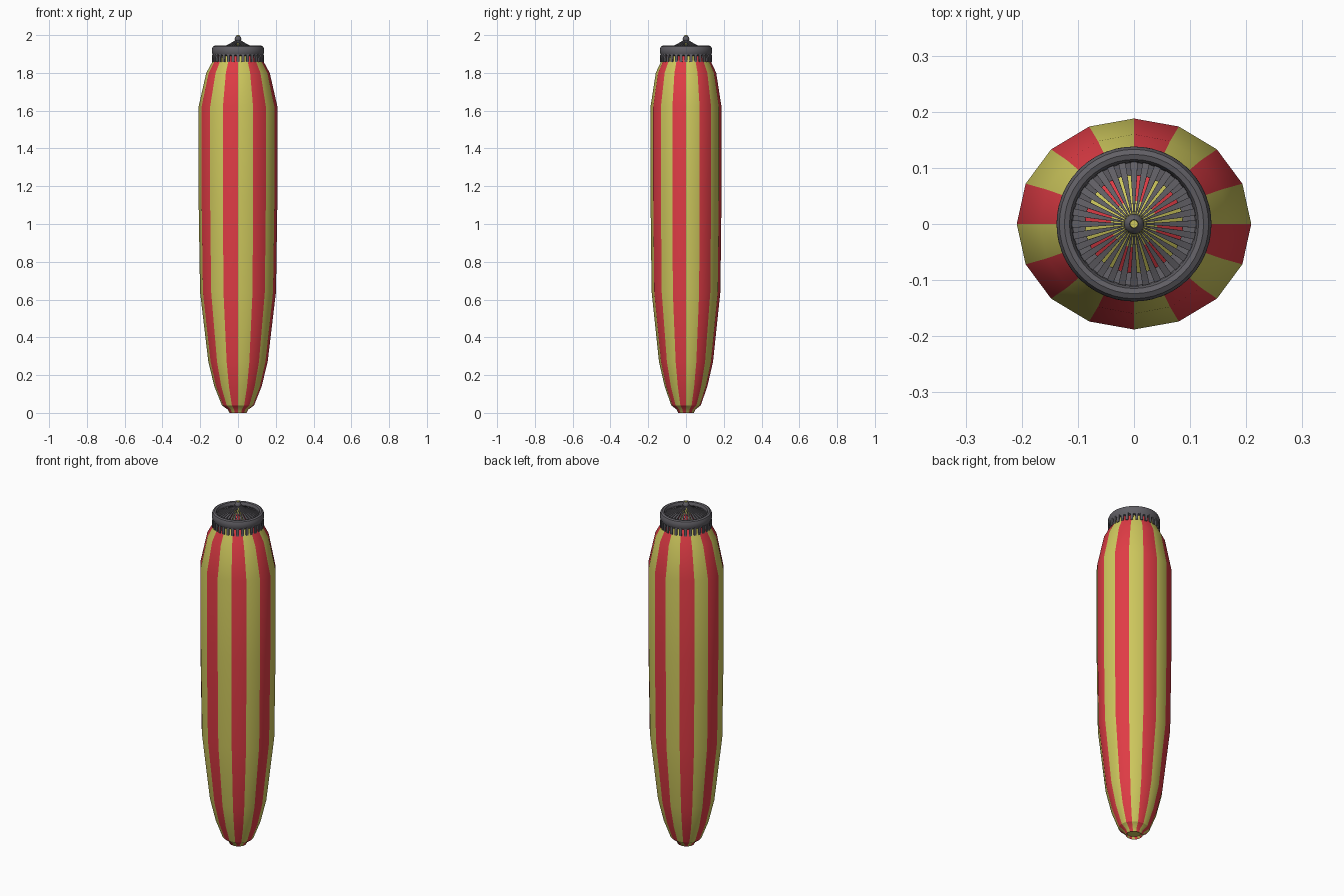
import bpy, bmesh
from math import sin, cos, pi

if "Cube" in bpy.data.objects:
    bpy.data.objects.remove(bpy.data.objects["Cube"])

SIDES = 16
STRAPS = 32


def material(name, color):
    m = bpy.data.materials.new(name)
    m.diffuse_color = color
    m.use_nodes = True
    m.node_tree.nodes["Principled BSDF"].inputs["Base Color"].default_value = m.diffuse_color
    return m


RED = material("red_cloth", (0.74, 0.045, 0.06, 1))
YELLOW = material("yellow_cloth", (0.62, 0.58, 0.11, 1))
GREY = material("dark_grey", (0.12, 0.115, 0.13, 1))


def finish(bm, name, mats, angle):
    bmesh.ops.recalc_face_normals(bm, faces=bm.faces)
    me = bpy.data.meshes.new(name)
    bm.to_mesh(me)
    bm.free()
    for m in mats:
        me.materials.append(m)
    ob = bpy.data.objects.new(name, me)
    bpy.context.collection.objects.link(ob)
    bpy.ops.object.select_all(action='DESELECT')
    ob.select_set(True)
    bpy.context.view_layer.objects.active = ob
    bpy.ops.object.shade_smooth_by_angle(angle=angle)
    return ob


def lathe(profile, n, color, closed=False):
    """Skin elliptical rings (rx, ry, z); color(ring, side) gives the slot."""
    bm = bmesh.new()
    rings = [[bm.verts.new((rx * cos(2 * pi * i / n), ry * sin(2 * pi * i / n), z))
              for i in range(n)] for rx, ry, z in profile]
    count = len(rings)
    for k in range(count if closed else count - 1):
        a, b = rings[k], rings[(k + 1) % count]
        for i in range(n):
            j = (i + 1) % n
            f = bm.faces.new((a[i], a[j], b[j], b[i]))
            f.material_index = color(k, i)
    if not closed:
        for ring in (rings[0], rings[-1]):
            bm.faces.new(ring).material_index = 1
    return bm


# Striped bag with an oval middle and gathered ends
bag_profile = [
    (0.035, 0.035, 0.012), (0.045, 0.042, 0.0), (0.055, 0.05, 0.018),
    (0.085, 0.078, 0.04), (0.125, 0.113, 0.14), (0.157, 0.143, 0.27),
    (0.201, 0.182, 0.64), (0.209, 0.188, 1.15), (0.209, 0.188, 1.62),
    (0.168, 0.160, 1.80), (0.135, 0.132, 1.86), (0.122, 0.122, 1.892),
    (0.088, 0.088, 1.905)]
finish(lathe(bag_profile, SIDES, lambda k, i: (i + 1) % 2),
       "striped_bag", [RED, YELLOW], pi / 6)

# Gathered cloth cone under the straps, all yellow near the tip
cone_profile = [(0.088, 0.088, 1.905), (0.042, 0.042, 1.943),
                (0.014, 0.014, 1.966), (0.008, 0.008, 1.985), (0.007, 0.007, 2.0)]
finish(lathe(cone_profile, SIDES, lambda k, i: (i + 1) % 2 if k == 0 else 1),
       "gathered_top", [RED, YELLOW], pi / 6)

# Rounded collar ring with a recessed inner ledge
collar_profile = [(r, r, z) for r, z in [
    (0.087, 1.902), (0.122, 1.890), (0.132, 1.894), (0.138, 1.907),
    (0.138, 1.927), (0.133, 1.939), (0.124, 1.944), (0.115, 1.941),
    (0.111, 1.931), (0.109, 1.911), (0.087, 1.909)]]
finish(lathe(collar_profile, 48, lambda k, i: 0, closed=True),
       "collar_ring", [GREY], pi / 5)


def radial_strips(name, path):
    """Repeat a boxed strip along (radius, z, half width, thickness) points."""
    bm = bmesh.new()
    for s in range(STRAPS):
        a = 2 * pi * s / STRAPS
        sections = []
        for r, z, w, (tr, tz) in path:
            corners = [(r, -w, z), (r, w, z), (r + tr, w, z + tz), (r + tr, -w, z + tz)]
            sections.append([bm.verts.new((x * cos(a) - y * sin(a),
                                           x * sin(a) + y * cos(a), h))
                             for x, y, h in corners])
        for p, q in zip(sections, sections[1:]):
            for i in range(4):
                j = (i + 1) % 4
                bm.faces.new((p[i], p[j], q[j], q[i]))
        bm.faces.new(sections[0])
        bm.faces.new(sections[-1])
    finish(bm, name, [GREY], pi / 9)


# Straps rising from the collar to the knotted tip
radial_strips("top_straps", [
    (0.110, 1.916, 0.0062, (0.002, 0.008)),
    (0.085, 1.926, 0.0055, (0.002, 0.007)),
    (0.042, 1.950, 0.0026, (0.001, 0.005)),
    (0.015, 1.968, 0.0009, (0.001, 0.004)),
])

# Comb of strap ends hanging below the collar
radial_strips("hanging_strap_ends", [
    (0.128, 1.900, 0.0075, (0.008, 0)),
    (0.129, 1.880, 0.0075, (0.008, 0)),
    (0.131, 1.857, 0.0070, (0.007, 0)),
])

# Small tied knot around the tip
knot = [(r, r, z) for r, z in [(0.008, 1.966), (0.015, 1.970), (0.018, 1.980),
                               (0.015, 1.990), (0.008, 1.996), (0.006, 1.98)]]
finish(lathe(knot, 16, lambda k, i: 0, closed=True), "tip_knot", [GREY], pi / 4)
